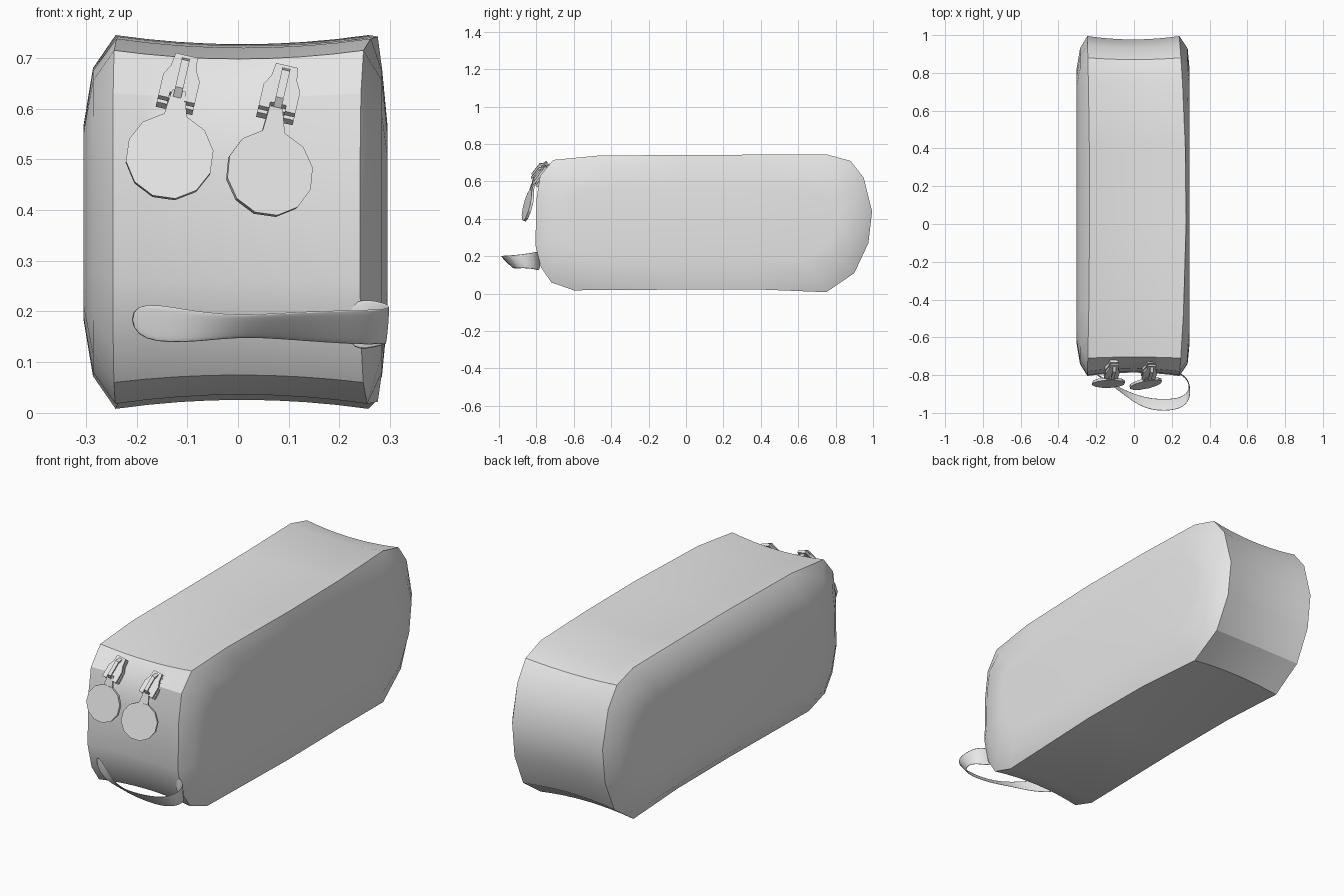
import bpy, bmesh, math
from mathutils import Matrix, Vector

cube = bpy.data.objects.get("Cube")
if cube:
    bpy.data.objects.remove(cube, do_unlink=True)

fabric = bpy.data.materials.new("grey fabric")
fabric.use_nodes = True
GREY = (0.8, 0.8, 0.8, 1)
fabric.diffuse_color = GREY
fabric.node_tree.nodes["Principled BSDF"].inputs["Base Color"].default_value = GREY


def finish(name, bm, smooth=None):
    bmesh.ops.recalc_face_normals(bm, faces=bm.faces)
    mesh = bpy.data.meshes.new(name)
    bm.to_mesh(mesh)
    bm.free()
    mesh.materials.append(fabric)
    obj = bpy.data.objects.new(name, mesh)
    bpy.context.collection.objects.link(obj)
    if smooth:
        bpy.ops.object.select_all(action='DESELECT')
        obj.select_set(True)
        bpy.context.view_layer.objects.active = obj
        bpy.ops.object.shade_smooth_by_angle(angle=math.radians(smooth))
    return obj


def bridge(bm, rings, closed=True):
    for a, b in zip(rings, rings[1:]):
        n = len(a)
        for i in range(n if closed else n - 1):
            j = (i + 1) % n
            bm.faces.new((a[i], a[j], b[j], b[i]))


def prism(name, outline, d0, d1, frame):
    """Extrude a 2D outline (right, up) from depth d0 to d1 towards the front."""
    bm = bmesh.new()
    rings = [[bm.verts.new(frame @ Vector((u, -d, v))) for u, v in outline] for d in (d0, d1)]
    bridge(bm, rings)
    for r in rings:
        bm.faces.new(r)
    return finish(name, bm)


def frame(loc, roll, tilt, yaw=0):
    return (Matrix.Translation(loc) @ Matrix.Rotation(math.radians(yaw), 4, 'Z')
            @ Matrix.Rotation(math.radians(roll), 4, 'Y')
            @ Matrix.Rotation(math.radians(tilt), 4, 'X'))


# Pouch body: side profile (y, z) swept across, with sagging walls and bulged ends
PROFILE = [(-0.71, 0.715), (-0.47, 0.738), (0, 0.742), (0.4, 0.743), (0.75, 0.745),
           (0.88, 0.71), (0.95, 0.62), (0.995, 0.44), (0.975, 0.27), (0.9, 0.11),
           (0.75, 0.008), (0.4, 0.022), (0, 0.022), (-0.6, 0.018), (-0.72, 0.06), (-0.775, 0.14),
           (-0.805, 0.26), (-0.8, 0.5), (-0.78, 0.63)]
CY, CZ = 0.09, 0.375


def seam_x(side, y):
    middle = max(0, 1 - ((y - CY) / 0.9) ** 2)
    return 0.24 + 0.036 * middle if side > 0 else -0.247 + 0.012 * middle


def wall_ring(bm, t):
    ring = []
    for i, (y, z) in enumerate(PROFILE):
        a, b = PROFILE[i - 1], PROFILE[(i + 1) % len(PROFILE)]
        n = Vector((-(b[1] - a[1]), b[0] - a[0])).normalized()
        sag = 0.018 * (1 - t * t)
        x0, x1 = seam_x(-1, y), seam_x(1, y)
        ring.append(bm.verts.new((x0 + (x1 - x0) * (t + 1) / 2, y - n.x * sag, z - n.y * sag)))
    return ring


def end_ring(bm, x, inset):
    sy, sz = 1 - inset / 0.9, 1 - inset / 0.37
    return [bm.verts.new((x, CY + (y - CY) * sy, CZ + (z - CZ) * sz)) for y, z in PROFILE]


bm = bmesh.new()
rings = [end_ring(bm, -0.305, 0.18), end_ring(bm, -0.286, 0.065)]
rings += [wall_ring(bm, k / 4) for k in range(-4, 5)]
rings += [end_ring(bm, 0.284, 0.065), end_ring(bm, 0.295, 0.18)]
bridge(bm, rings)
bm.faces.new(rings[0])
bm.faces.new(rings[-1])
finish("pouch_body", bm, 30)

# Zip sliders and round pull tags
SLIDER = [(-0.037, -0.055), (-0.016, -0.055), (-0.016, -0.04), (0.016, -0.04), (0.016, -0.055),
          (0.037, -0.055), (0.037, 0), (0.026, 0.025), (0.022, 0.058), (-0.022, 0.058),
          (-0.026, 0.025), (-0.037, 0)]
DISC = [(0.087 * math.cos(math.radians(30 * k + 15)), 0.087 * math.sin(math.radians(30 * k + 15)))
        for k in range(12)]
STALK = [(-0.024, 0.075), (0.024, 0.075), (0.013, 0.135), (-0.013, 0.135)]

for side, slider_at, tag_at, yaw in (("right", (-0.115, -0.765, 0.645), (-0.135, -0.84, 0.505), 0),
                                     ("left", (0.083, -0.768, 0.625), (0.062, -0.845, 0.472), 10)):
    f = frame(slider_at, 13, -38)
    prism(side + "_slider_base", SLIDER, -0.012, 0.004, f)
    prism(side + "_slider_top", SLIDER, 0.014, 0.026, f)
    prism(side + "_slider_post", [(-0.012, 0), (0.012, 0), (0.012, 0.05), (-0.012, 0.05)], 0, 0.02, f)
    # arched bridge drawn as a bent strip seen from the side
    arch = [(0.026, -0.05), (0.046, -0.04), (0.046, 0.03), (0.026, 0.05),
            (0.026, 0.036), (0.038, 0.024), (0.038, -0.034), (0.026, -0.04)]
    bm = bmesh.new()
    loops = [[bm.verts.new(f @ Vector((x, -d, v))) for d, v in arch] for x in (-0.008, 0.008)]
    bridge(bm, loops)
    for r in loops:
        bm.faces.new(r)
    finish(side + "_slider_bridge", bm)
    g = frame(tag_at, 8, -14, yaw)
    prism(side + "_pull_disc", DISC, -0.007, 0.007, g)
    prism(side + "_pull_stalk", STALK, -0.005, 0.005, g)

# Twisted strap loop: upper and lower edge at each station
STRAP = [((-0.22, -0.785, 0.23), (-0.215, -0.78, 0.14)),
         ((-0.1, -0.865, 0.205), (-0.11, -0.85, 0.133)),
         ((0, -0.95, 0.193), (0, -0.9, 0.149)),
         ((0.1, -0.995, 0.201), (0.1, -0.925, 0.142)),
         ((0.23, -0.99, 0.206), (0.22, -0.925, 0.132)),
         ((0.29, -0.95, 0.207), (0.28, -0.9, 0.132)),
         ((0.303, -0.88, 0.213), (0.298, -0.85, 0.134)),
         ((0.28, -0.81, 0.225), (0.27, -0.8, 0.125)),
         ((0.21, -0.785, 0.233), (0.21, -0.775, 0.115))]
bm = bmesh.new()
bridge(bm, [[bm.verts.new(p) for p in pair] for pair in STRAP], closed=False)
strap = finish("strap_loop", bm, 40)
thick = strap.modifiers.new("thickness", 'SOLIDIFY')
thick.thickness = 0.006
thick.offset = 0
rounding = strap.modifiers.new("rounding", 'SUBSURF')
rounding.levels = rounding.render_levels = 2
